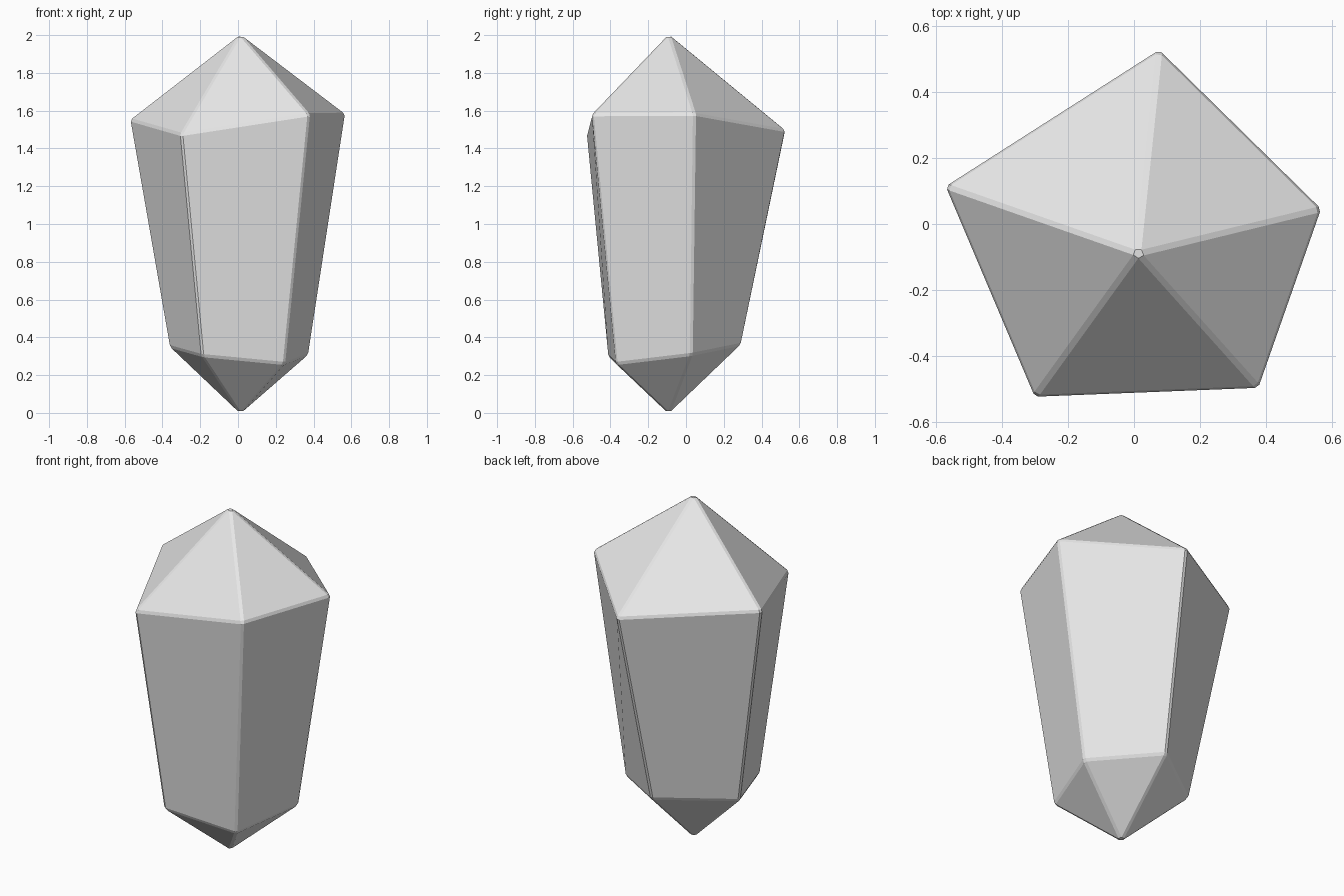
import bpy
import bmesh

cube = bpy.data.objects.get("Cube")
if cube:
    bpy.data.objects.remove(cube, do_unlink=True)

# Stone colour
stone = bpy.data.materials.new("pale_grey_stone")
stone.use_nodes = True
GREY = (0.8, 0.8, 0.8, 1)
stone.diffuse_color = GREY
stone.node_tree.nodes["Principled BSDF"].inputs["Base Color"].default_value = GREY

# Uneven five-sided shaft: shoulder ring and narrower base ring
SHOULDER = [(-0.573, 0.115, 1.553), (-0.302, -0.525, 1.475), (0.378, -0.498, 1.58),
            (0.569, 0.046, 1.583), (0.077, 0.53, 1.496)]
BASE = [(-0.363, 0.02, 0.35), (-0.191, -0.412, 0.302), (0.247, -0.371, 0.26),
        (0.373, 0.03, 0.308), (0.02, 0.294, 0.362)]
TIP = (0.012, -0.09, 2.006)
POINT = (0.012, -0.09, -0.006)

bm = bmesh.new()
upper = [bm.verts.new(p) for p in SHOULDER]
lower = [bm.verts.new(p) for p in BASE]
tip, point = bm.verts.new(TIP), bm.verts.new(POINT)
for i in range(len(upper)):
    j = (i + 1) % len(upper)
    bm.faces.new((upper[i], upper[j], tip))                  # crown facet
    bm.faces.new((lower[i], lower[j], upper[j], upper[i]))   # shaft facet
    bm.faces.new((lower[j], lower[i], point))                # bottom facet
bmesh.ops.recalc_face_normals(bm, faces=bm.faces)
mesh = bpy.data.meshes.new("crystal")
bm.to_mesh(mesh)
bm.free()

crystal = bpy.data.objects.new("crystal", mesh)
bpy.context.collection.objects.link(crystal)
mesh.materials.append(stone)

# Thin chamfer along every edge
chamfer = crystal.modifiers.new("chamfer", "BEVEL")
chamfer.width = 0.01
chamfer.segments = 1
chamfer.limit_method = "NONE"
